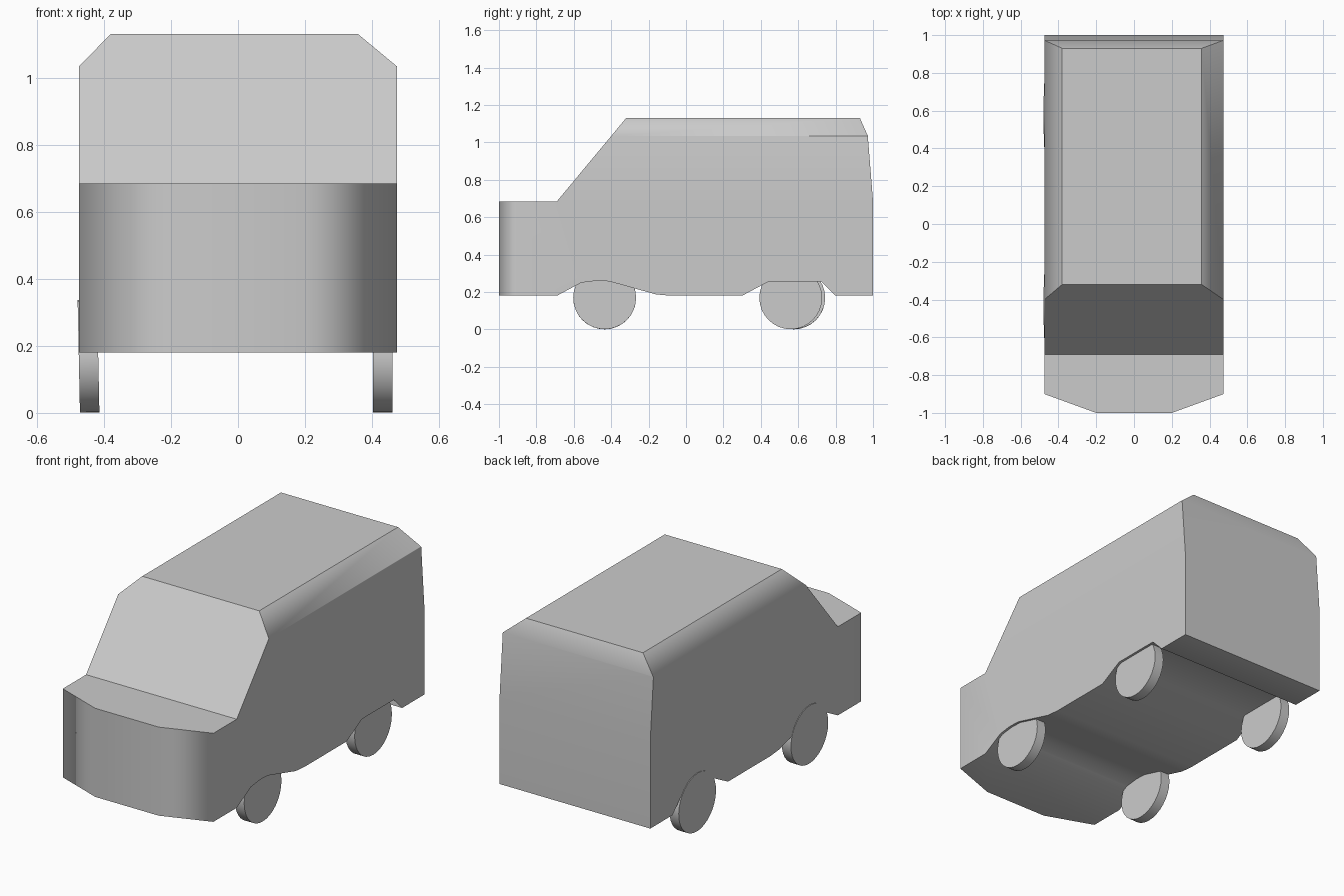
import bpy, bmesh, math
from mathutils import Vector

if "Cube" in bpy.data.objects:
    bpy.data.objects.remove(bpy.data.objects["Cube"])

HALF_W = 0.475

# Side profile of the van body (y, z), with shallow wheel arches
PROFILE = [(-1, .18), (-1, .685), (-.69, .685), (-.32, 1.13), (.93, 1.13),
           (.972, 1.035), (1, .685), (1, .18), (.80, .18), (.725, .255),
           (.44, .255), (.30, .18), (-.08, .18), (-.16, .187),
           (-.41, .257), (-.48, .26), (-.56, .25), (-.69, .18)]


def slice_off(bm, point, normal):
    """Cut away everything beyond a plane and cap the opening."""
    bmesh.ops.bisect_plane(bm, geom=bm.verts[:] + bm.edges[:] + bm.faces[:],
                           plane_co=point, plane_no=Vector(normal).normalized(),
                           clear_outer=True)
    bmesh.ops.holes_fill(bm, edges=[e for e in bm.edges if e.is_boundary], sides=0)


def panel(face):
    """Which smooth panel group a body face belongs to."""
    n = face.normal
    if abs(n.x) > .25 or n.y < -.95:
        return "sides_and_nose"
    if n.y > .85:
        return "rear"
    if n.z < 0:
        return "underside"
    return "top" if n.z > .9 else "windscreen"


def finish(bm, name):
    mesh = bpy.data.meshes.new(name)
    bm.to_mesh(mesh)
    bm.free()
    obj = bpy.data.objects.new(name, mesh)
    bpy.context.collection.objects.link(obj)
    mod = obj.modifiers.new("even_shading", 'WEIGHTED_NORMAL')
    mod.keep_sharp = True
    return obj


# Van body: extruded profile, then roof edges and nose corners sliced off
bm = bmesh.new()
face = bm.faces.new([bm.verts.new((-HALF_W, y, z)) for y, z in PROFILE])
ext = bmesh.ops.extrude_face_region(bm, geom=[face], use_keep_orig=True)
bmesh.ops.translate(bm, vec=(2 * HALF_W, 0, 0),
                    verts=[v for v in ext["geom"] if isinstance(v, bmesh.types.BMVert)])
bmesh.ops.recalc_face_normals(bm, faces=bm.faces[:])
slice_off(bm, (-HALF_W, 0, 1.033), (-.097, 0, .095))
slice_off(bm, (HALF_W, 0, 1.033), (.097, 0, .117))
for side in (-1, 1):
    slice_off(bm, (side * HALF_W, -.9, 0), (side * .1, -.275, 0))
bmesh.ops.recalc_face_normals(bm, faces=bm.faces[:])
bm.normal_update()
for f in bm.faces:
    f.smooth = True
for e in bm.edges:
    e.smooth = len({panel(f) for f in e.link_faces}) == 1
finish(bm, "van_body")

# Wheels: plain discs, partly sunk into the body
for name, x, y, tilt in (("front_left_wheel", -.446, -.435, -1.2),
                         ("front_right_wheel", .432, -.435, 0),
                         ("rear_left_wheel", -.446, .576, -1.2),
                         ("rear_right_wheel", .432, .56, 0)):
    bm = bmesh.new()
    bmesh.ops.create_cone(bm, cap_ends=True, segments=32, radius1=.168,
                          radius2=.168, depth=.058)
    for f in bm.faces:
        f.smooth = True
    for e in bm.edges:
        e.smooth = e.calc_face_angle() < math.radians(40)
    wheel = finish(bm, name)
    wheel.location = (x, y, .169)
    wheel.rotation_euler = (0, math.radians(90 + tilt), 0)
